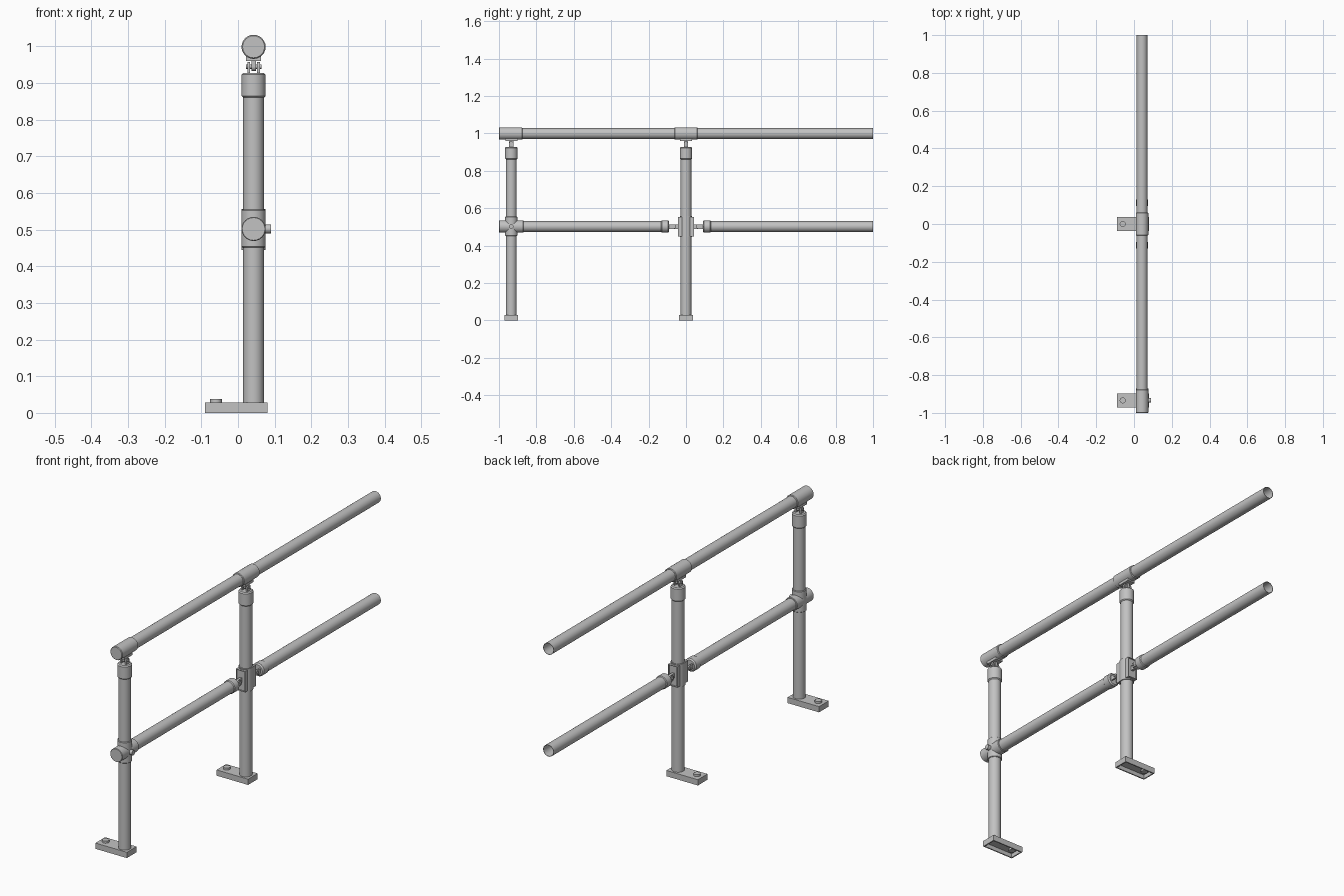
import bpy, bmesh, math
from mathutils import Matrix, Vector

if "Cube" in bpy.data.objects:
    bpy.data.objects.remove(bpy.data.objects["Cube"])

steel = bpy.data.materials.new("galvanised grey")
steel.use_nodes = True
GREY = (0.54, 0.54, 0.54, 1)
steel.diffuse_color = GREY
steel.node_tree.nodes["Principled BSDF"].inputs["Base Color"].default_value = GREY

CX = 0.0425                 # railing centre line
TOP, MID = 0.999, 0.502     # rail heights
R, RF = 0.0285, 0.033       # tube and fitting radii
POSTS = {"front": -0.934, "middle": 0.0}
TURN = {"Z": Matrix(), "-Z": Matrix.Rotation(math.pi, 4, "X"),
        "Y": Matrix.Rotation(-math.pi / 2, 4, "X"),
        "-Y": Matrix.Rotation(math.pi / 2, 4, "X"),
        "X": Matrix.Rotation(math.pi / 2, 4, "Y")}


def finish(name, bm, matrix=Matrix()):
    bmesh.ops.transform(bm, matrix=matrix, verts=bm.verts)
    bmesh.ops.recalc_face_normals(bm, faces=bm.faces)
    mesh = bpy.data.meshes.new(name)
    bm.to_mesh(mesh)
    bm.free()
    obj = bpy.data.objects.new(name, mesh)
    bpy.context.collection.objects.link(obj)
    mesh.materials.append(steel)
    bpy.ops.object.select_all(action="DESELECT")
    obj.select_set(True)
    bpy.context.view_layer.objects.active = obj
    bpy.ops.object.shade_smooth_by_angle(angle=math.radians(35))
    return obj


def lathe(name, profile, loc, axis="Z", sides=24):
    """Revolve (radius, distance) points about an axis."""
    bm = bmesh.new()
    verts = [bm.verts.new((r, 0, d)) for r, d in profile]
    edges = [bm.edges.new(pair) for pair in zip(verts, verts[1:])]
    bmesh.ops.spin(bm, geom=verts + edges, cent=(0, 0, 0), axis=(0, 0, 1),
                   angle=math.tau, steps=sides)
    bmesh.ops.remove_doubles(bm, verts=bm.verts, dist=1e-5)
    return finish(name, bm, Matrix.Translation(loc) @ TURN[axis])


def rod(name, r, a, b, loc, axis="Z", sides=24, chamfer=0.0):
    return lathe(name, [(0, a), (r - chamfer, a), (r, a + chamfer),
                        (r, b - chamfer), (r - chamfer, b), (0, b)],
                 loc, axis, sides)


def tube(name, r, a, b, loc, axis="Y"):
    """Tube with a closed start and an open far end."""
    inner = r - 0.002
    return lathe(name, [(0, a), (r, a), (r, b), (inner, b),
                        (inner, a + 0.01), (0, a + 0.01)], loc, axis)


def box(name, low, high, matrix=Matrix(), recess=None, inset=0.0, depth=0.0):
    """Box between two corners, with an optional sunken face."""
    low, high = Vector(low), Vector(high)
    bm = bmesh.new()
    bmesh.ops.create_cube(bm, size=1)
    bmesh.ops.scale(bm, vec=high - low, verts=bm.verts)
    bmesh.ops.translate(bm, vec=(low + high) / 2, verts=bm.verts)
    if recess:
        bm.normal_update()
        faces = [f for f in bm.faces if f.normal.dot(Vector(recess)) > 0.9]
        bmesh.ops.inset_region(bm, faces=faces, thickness=inset)
        hole = bmesh.ops.extrude_discrete_faces(bm, faces=faces)["faces"]
        bmesh.ops.translate(bm, vec=-Vector(recess) * depth,
                            verts=list({v for f in hole for v in f.verts}))
    return finish(name, bm, matrix)


def swivel(name, pin, axis, reach):
    """Fork on a tube end and tongue on a fitting, joined by a cross pin."""
    frame = Matrix.Translation(pin) @ TURN[axis]
    for side, x in (("right", -0.0135), ("left", 0.0135)):
        box(f"{name}_{side}_ear", (x - 0.0035, -0.012, -reach),
            (x + 0.0035, 0.012, 0), frame)
        rod(f"{name}_{side}_ear_eye", 0.012, x - 0.0035, x + 0.0035, pin, "X", 16)
    box(f"{name}_tongue", (-0.006, -0.012, 0), (0.006, 0.012, reach), frame)
    rod(f"{name}_tongue_eye", 0.012, -0.006, 0.006, pin, "X", 16)
    rod(f"{name}_pin", 0.006, -0.021, 0.021, pin, "X", 12)


for label, y in POSTS.items():
    # Hollow foot plate with anchor bolt
    foot = (CX, y, 0)
    box(f"{label}_foot_plate", (-0.09, y - 0.037, 0), (0.08, y + 0.037, 0.028),
        recess=(0, 0, -1), inset=0.008, depth=0.02)
    rod(f"{label}_anchor_bolt", 0.016, 0.012, 0.038, (-0.06, y, 0), sides=12)

    # Post and its top collar
    rod(f"{label}_post", R, 0.02, 0.9, foot)
    rod(f"{label}_post_collar", RF, 0.86, 0.928, foot, chamfer=0.005)

    # Swivel and saddle below the handrail
    swivel(f"{label}_top_swivel", (CX, y, 0.945), "Z", 0.024)
    box(f"{label}_saddle", (CX - 0.02, y - 0.032, 0.96),
        (CX + 0.02, y + 0.032, 0.982))
    start, end = (-1.0, -0.875) if label == "front" else (-0.062, 0.062)
    rod(f"{label}_handrail_sleeve", RF, start, end, (CX, 0, TOP), "Y",
        chamfer=0.003)

# Handrail and the two lengths of middle rail
tube("handrail", R, -0.99, 1.0, (CX, 0, TOP))
tube("front_middle_rail", R, -0.95, -0.1, (CX, 0, MID))
tube("back_middle_rail", R, 0.1, 1.0, (CX, 0, MID))

# Cross fitting on the front post
front = (CX, POSTS["front"], MID)
rod("cross_fitting_upright", RF, -0.05, 0.053, front, chamfer=0.002)
rod("cross_fitting_sleeve", RF, -0.066, 0.064, front, "Y", chamfer=0.002)
rod("cross_fitting_screw", 0.012, 0.02, 0.0475, front, "X", 12)

# Clamp on the middle post with a swivel on each side
rod("clamp_sleeve", RF, -0.057, 0.055, (CX, 0, MID))
for label, s in (("front", -1), ("back", 1)):
    axis = "Y" if s < 0 else "-Y"
    y0, y1 = sorted((s * 0.022, s * 0.042))
    box(f"{label}_clamp_plate", (CX - 0.025, y0, MID - 0.052),
        (CX + 0.025, y1, MID + 0.05), recess=(0, s, 0), inset=0.005, depth=0.005)
    swivel(f"{label}_rail_swivel", (CX, s * 0.066, MID), axis, 0.03)
    rod(f"{label}_rail_collar", 0.032, -0.135, -0.09, (CX, 0, MID), axis,
        chamfer=0.006)
